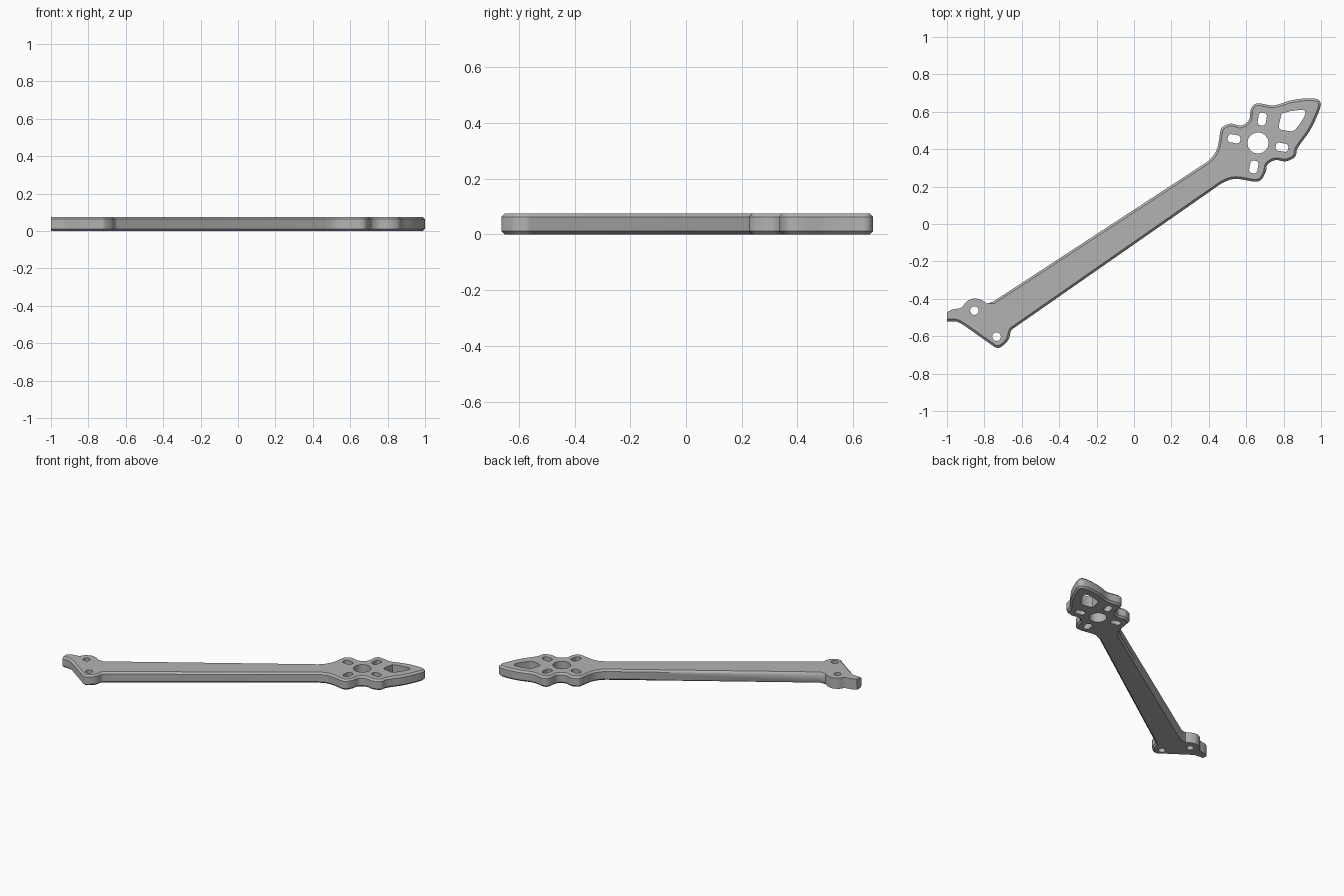
import bpy, bmesh, math
from mathutils import Vector

THICK = 0.075
CHAMFER = 0.012

if "Cube" in bpy.data.objects:
    bpy.data.objects.remove(bpy.data.objects["Cube"], do_unlink=True)

grey = bpy.data.materials.new("plate_grey")
grey.use_nodes = True
colour = (0.45, 0.45, 0.45, 1)
grey.diffuse_color = colour
grey.node_tree.nodes["Principled BSDF"].inputs["Base Color"].default_value = colour


def smooth_run(points, steps=4):
    """Open spline through the points."""
    pts = [Vector(p) for p in points]
    pts = [pts[0]] + pts + [pts[-1]]
    out = []
    for a, b, c, d in zip(pts, pts[1:], pts[2:], pts[3:]):
        for i in range(steps):
            t = i / steps
            out.append(0.5 * (2 * b + (c - a) * t + (2 * a - 5 * b + 4 * c - d) * t * t
                              + (3 * b - a - 3 * c + d) * t ** 3))
    return out + [pts[-1]]


def circle(x, y, r, n=32):
    return [Vector((x + r * math.cos(i * math.tau / n), y + r * math.sin(i * math.tau / n)))
            for i in range(n)]


def slot(x, y, angle, length=0.068, width=0.044, r=0.017):
    """Rounded rectangle with its long side along the angle."""
    out = []
    for k in range(4):
        sx, sy = (1, -1, -1, 1)[k], (1, 1, -1, -1)[k]
        for i in range(5):
            a = (k + i / 4) * math.pi / 2
            px = sx * (length / 2 - r) + r * math.cos(a)
            py = sy * (width / 2 - r) + r * math.sin(a)
            out.append(Vector((x + px * math.cos(angle) - py * math.sin(angle),
                               y + px * math.sin(angle) + py * math.cos(angle))))
    return out


def add_prism(bm, outline, z0, z1):
    """Solid made by extruding a closed outline upward."""
    low = bm.faces.new([bm.verts.new((p[0], p[1], z0)) for p in outline])
    ext = bmesh.ops.extrude_face_region(bm, geom=[low], use_keep_orig=True)
    verts = [g for g in ext["geom"] if isinstance(g, bmesh.types.BMVert)]
    bmesh.ops.translate(bm, vec=(0, 0, z1 - z0), verts=verts)
    bmesh.ops.recalc_face_normals(bm, faces=bm.faces[:])


def make_object(name, bm):
    mesh = bpy.data.meshes.new(name)
    bm.to_mesh(mesh)
    bm.free()
    mesh.materials.append(grey)
    obj = bpy.data.objects.new(name, mesh)
    bpy.context.collection.objects.link(obj)
    return obj


# Outline: tail boss, motor head, then foot
boss = smooth_run([(-1, -.473), (-.97, -.457), (-.922, -.447), (-.896, -.415),
                   (-.853, -.398), (-.81, -.409)])
head = smooth_run([(.388, .33), (.42, .36), (.447, .41), (.463, .5), (.479, .522),
                   (.521, .537), (.572, .526), (.615, .555), (.624, .612), (.657, .645),
                   (.746, .634), (.832, .659), (.91, .671), (.968, .67), (.994, .655),
                   (.994, .615), (.944, .505), (.876, .408), (.862, .36), (.81, .335),
                   (.757, .342), (.714, .318), (.703, .275), (.664, .227),
                   (.564, .24), (.515, .237), (.468, .217)])
foot = smooth_run([(-.64, -.555), (-.658, -.572), (-.672, -.62), (-.715, -.66),
                   (-.742, -.66)])
tail = smooth_run([(-.905, -.545), (-.93, -.53), (-.955, -.521), (-1, -.521)])
outline = boss + [(-.785, -.426), (-.751, -.414)] + head + foot + tail

bm = bmesh.new()
add_prism(bm, outline, 0, THICK)

# Chamfer the rim, leaving the boss and the cut end square
rim = []
for e in bm.edges:
    a, b = (v.co for v in e.verts)
    mid = (a + b) / 2
    square = mid.x < -.999 or (mid.x < -.786 and mid.y > -.48)
    if abs(a.z - b.z) < 1e-5 and not square:
        rim.append(e)
bmesh.ops.bevel(bm, geom=rim, offset=CHAMFER, segments=1, affect='EDGES',
                clamp_overlap=False)
arm = make_object("arm_plate", bm)

# Holes: motor shaft, four radial slots, tip window, two bolt holes
cx, cy = .663, .433
holes = [circle(cx, cy, .056, 48), circle(-.853, -.463, .023), circle(-.735, -.602, .023)]
for k in range(4):
    a = math.radians(-10) + k * math.pi / 2
    holes.append(slot(cx + .13 * math.cos(a), cy + .13 * math.sin(a), a))
holes.append([(.789, .591), (.84, .604), (.899, .611), (.914, .605), (.917, .595),
              (.91, .572), (.885, .533), (.86, .502), (.84, .495), (.786, .504),
              (.774, .512), (.775, .53)])
bm = bmesh.new()
for h in holes:
    add_prism(bm, h, -.05, THICK + .05)
cutter = make_object("hole_cutter", bm)
cutter.hide_render = True

mod = arm.modifiers.new("holes", 'BOOLEAN')
mod.operation = 'DIFFERENCE'
mod.solver = 'EXACT'
mod.object = cutter
bpy.context.view_layer.update()
cut = bpy.data.meshes.new_from_object(arm.evaluated_get(bpy.context.evaluated_depsgraph_get()))
arm.modifiers.clear()
arm.data = cut
bpy.data.objects.remove(cutter, do_unlink=True)

# Smooth curved walls, crisp chamfers
cut.shade_smooth()
cut.set_sharp_from_angle(angle=math.radians(30))
